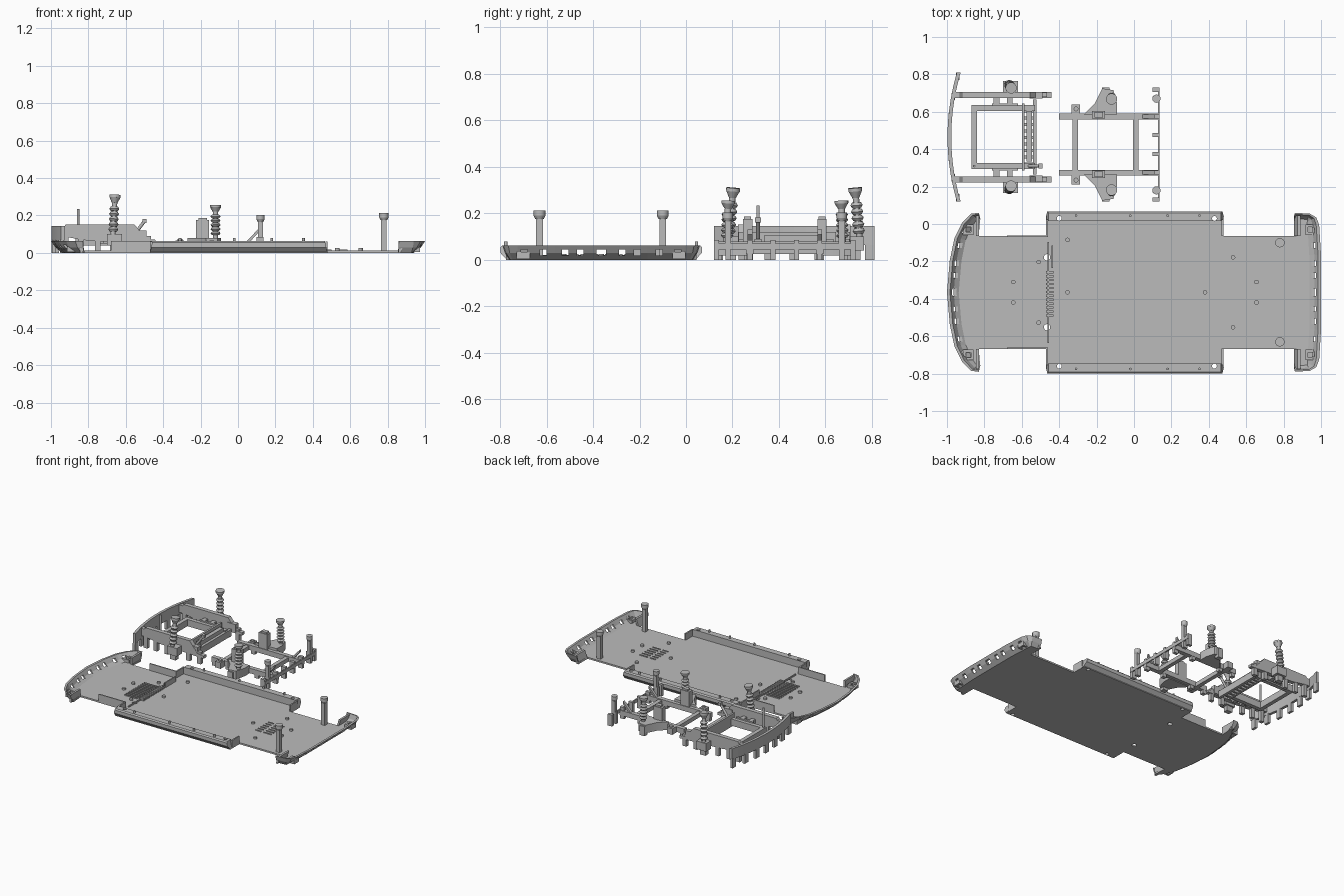
import bpy, bmesh, math
from mathutils import Matrix, Vector

if "Cube" in bpy.data.objects:
    bpy.data.objects.remove(bpy.data.objects["Cube"])

grey = bpy.data.materials.new("plain grey")
grey.use_nodes = True
GREY = (0.5, 0.5, 0.5, 1)
grey.diffuse_color = GREY
grey.node_tree.nodes["Principled BSDF"].inputs["Base Color"].default_value = GREY

BASE, FRONT, REAR = -0.365, 0.465, 0.425   # centre line (y) of each assembly


class Part:
    """Collects simple solids in one mesh; y is given relative to the centre line."""
    def __init__(self, name, centre):
        self.name, self.c, self.bm = name, centre, bmesh.new()

    def box(self, x0, x1, y0, y1, z0, z1, mirror=False):
        for s in ((1, -1) if mirror else (1,)):
            mid = Vector(((x0 + x1) / 2, self.c + s * (y0 + y1) / 2, (z0 + z1) / 2))
            size = Matrix.Diagonal((x1 - x0, y1 - y0, z1 - z0, 1))
            bmesh.ops.create_cube(self.bm, size=1, matrix=Matrix.Translation(mid) @ size)

    def rod(self, a, b, r0, r1=None, n=12, mirror=False):
        for s in ((1, -1) if mirror else (1,)):
            p = Vector((a[0], self.c + s * a[1], a[2]))
            q = Vector((b[0], self.c + s * b[1], b[2]))
            d = q - p
            m = Matrix.Translation((p + q) / 2) @ d.to_track_quat('Z', 'Y').to_matrix().to_4x4()
            bmesh.ops.create_cone(self.bm, cap_ends=True, segments=n, radius1=r0,
                                  radius2=r0 if r1 is None else r1, depth=d.length, matrix=m)

    def rings(self, rings, closed_section=True):
        """Skin a list of equal cross-sections and cap the ends."""
        vs = [[self.bm.verts.new((x, self.c + y, z)) for x, y, z in r] for r in rings]
        for a, b in zip(vs, vs[1:]):
            for i in range(len(a)):
                j = (i + 1) % len(a)
                self.bm.faces.new((a[i], a[j], b[j], b[i]))
        self.bm.faces.new(vs[0][::-1])
        self.bm.faces.new(vs[-1])

    def prism_y(self, pts, y0, y1, mirror=False):
        for s in ((1, -1) if mirror else (1,)):
            self.rings([[(x, s * y, z) for x, z in pts] for y in (y0, y1)])

    def prism_z(self, pts, z0, z1, mirror=False):
        for s in ((1, -1) if mirror else (1,)):
            self.rings([[(x, s * y, z) for x, y in pts] for z in (z0, z1)])

    def finish(self, cutter=None, smooth=False):
        bmesh.ops.recalc_face_normals(self.bm, faces=self.bm.faces)
        me = bpy.data.meshes.new(self.name)
        self.bm.to_mesh(me)
        self.bm.free()
        ob = bpy.data.objects.new(self.name, me)
        bpy.context.collection.objects.link(ob)
        me.materials.append(grey)
        if cutter:
            mod = ob.modifiers.new("openings", 'BOOLEAN')
            mod.object, mod.solver = cutter, 'EXACT'
        if smooth:
            bpy.context.view_layer.objects.active = ob
            ob.select_set(True)
            bpy.ops.object.shade_smooth_by_angle(angle=math.radians(35))
            ob.select_set(False)
        return ob


# Cutters for screw holes and bumper slots
holes = Part("hole_cutter", BASE)
for x, y, r in ((-0.4, 0.395, 0.013), (0.43, 0.395, 0.013), (-0.465, 0.187, 0.017),
                (-0.885, 0.335, 0.012), (0.945, 0.335, 0.012)):
    holes.rod((x, y, -0.1), (x, y, 0.2), r, mirror=True)
hole_cutter = holes.finish()
slots = Part("slot_cutter", BASE)
for end in (-1, 1):
    x0, x1 = sorted((end * 0.9, end * 1.1))
    slots.box(x0, x1, -0.02, 0.02, 0.02, 0.045)
    for y in (0.09, 0.155, 0.25, 0.33):
        slots.box(x0, x1, y - 0.014, y + 0.014, 0.02, 0.045, mirror=True)
slot_cutter = slots.finish()
for ob in (hole_cutter, slot_cutter):
    ob.hide_render = True
    ob.hide_set(True)


def full(half):
    return half + [(x, -y) for x, y in half[-2::-1]]


def inset(path, k):
    """Shift a path inward, more at the ends of the car than at its sides."""
    out = []
    for i, (x, y) in enumerate(path):
        a, b = path[max(i - 1, 0)], path[min(i + 1, len(path) - 1)]
        t = Vector((b[0] - a[0], b[1] - a[1])).normalized()
        nx, ny = -abs(t.y) * math.copysign(1, x), -abs(t.x) * math.copysign(1, y)
        out.append((x + nx * k, y + ny * k * 0.5))
    return out


front_path = full([(-0.83, 0.425), (-0.87, 0.42), (-0.92, 0.37), (-0.96, 0.29), (-0.985, 0.17), (-1, 0)])
rear_path = full([(0.86, 0.425), (0.94, 0.42), (0.975, 0.4), (0.99, 0.36), (1, 0.2), (1, 0)])

# Floor pan
pan = Part("floor_pan", BASE)
n = 0.302
outline = inset(front_path, 0.06)[::-1] + [(-0.83, n), (-0.47, n), (-0.47, 0.41), (0.475, 0.41), (0.475, n), (0.86, n)]
outline += inset(rear_path, 0.06) + [(0.86, -n), (0.475, -n), (0.475, -0.41), (-0.47, -0.41), (-0.47, -n), (-0.83, -n)]
pan.prism_z(outline, 0, 0.012)
pan.finish(hole_cutter)

# Bumpers with sloping outer walls
for name, path in (("front_bumper", front_path), ("rear_bumper", rear_path)):
    part = Part(name, BASE)
    levels = ((0.06, 0), (0.022, 0.03), (0, 0.063), (0.016, 0.063), (0.036, 0.03), (0.075, 0.004))
    curves = [[(x, y, z) for x, y in inset(path, k)] for k, z in levels]
    part.rings(list(zip(*curves)))
    part.finish(slot_cutter)
bumper_ends = Part("bumper_end_walls", BASE)
bumper_ends.prism_y([(-0.845, 0.0), (-0.83, 0.0), (-0.83, 0.06), (-0.845, 0.06)], 0.302, 0.41, True)
bumper_ends.prism_y([(0.855, 0.0), (0.87, 0.0), (0.89, 0.06), (0.875, 0.06)], 0.302, 0.41, True)
bumper_ends.finish()

# Side skirts
skirts = Part("side_skirts", BASE)
section = [(0.405, 0), (0.433, 0.03), (0.433, 0.055), (0.425, 0.063), (0.38, 0.063), (0.38, 0.004)]
for s in (1, -1):
    skirts.rings([[(x + f * z, s * y, z) for y, z in section] for x, f in ((-0.47, 0.2), (0.48, -0.25))])
skirts.finish(hole_cutter)

# Floor fittings
fit = Part("floor_fittings", BASE)
fit.box(-0.68, -0.46, 0.295, 0.303, 0, 0.063, True)
for x in (-0.47, 0.468):
    fit.box(x, x + 0.01, 0.3, 0.39, 0, 0.06, True)
for x in (-0.31, -0.02, 0.18, 0.35):
    fit.rod((x, 0.41, 0.05), (x, 0.41, 0.08), 0.007, mirror=True)
for x, y in ((-0.355, 0.28), (-0.645, 0.055), (0.53, 0.187), (0.655, 0.055), (-0.51, 0.162)):
    fit.rod((x, y, 0.01), (x, y, 0.025), 0.012, mirror=(x != -0.355))
for x in (-0.355, 0.38):
    fit.rod((x, 0, 0.01), (x, 0, 0.025), 0.012)
for x in (-0.885, 0.945):
    for a, b in ((-0.028, -0.014), (0.014, 0.028)):
        fit.box(x + a, x + b, 0.307, 0.363, 0.005, 0.035, True)
        fit.box(x - 0.014, x + 0.014, 0.335 + a, 0.335 + b, 0.005, 0.035, True)
for i in range(12):
    y = -0.13 + i * 0.021
    fit.box(-0.59, -0.485, y, y + 0.007, 0.01, 0.02)
    fit.box(-0.47, -0.43, y, y + 0.012, 0.01, 0.025)
for i in range(6):
    y = -0.08 + i * 0.03
    fit.box(0.455, 0.5, y, y + 0.006, 0.01, 0.018)
    fit.box(0.52, 0.585, y, y + 0.006, 0.01, 0.018)
fit.box(-0.462, -0.454, -0.27, 0.27, 0.01, 0.022)
fit.box(-0.44, -0.432, 0.13, 0.25, 0.01, 0.05)
fit.finish()

# Rear body posts
posts = Part("rear_body_posts", BASE)
posts.box(0.765, 0.795, -0.015 + 0.265, 0.015 + 0.265, 0.005, 0.185, True)
posts.rod((0.78, 0.265, 0.175), (0.78, 0.265, 0.19), 0.018, 0.025, 16, True)
posts.rod((0.78, 0.265, 0.19), (0.78, 0.265, 0.213), 0.025, n=16, mirror=True)
posts.finish(smooth=True)

# Front chassis: rails, inner frame and hanging posts
fr = Part("front_chassis", FRONT)
fr.prism_y([(-0.96, 0.085), (-0.92, 0.085), (-0.8, 0.065), (-0.44, 0.05), (-0.44, 0.07), (-0.49, 0.075),
            (-0.555, 0.153), (-0.92, 0.153), (-0.93, 0.14), (-0.96, 0.14)], 0.21, 0.242, True)
for x in (-0.92, -0.84, -0.75, -0.57, -0.48):
    fr.box(x - 0.015, x + 0.015, 0.213, 0.239, 0, 0.09, True)
fr.box(-0.87, -0.53, 0.14, 0.17, 0.04, 0.09, True)
fr.box(-0.87, -0.84, -0.17, 0.17, 0.04, 0.09)
fr.box(-0.6, -0.585, -0.18, 0.18, 0.03, 0.12)
fr.box(-0.575, -0.545, -0.13, 0.14, 0.06, 0.105)
fr.box(-0.54, -0.52, -0.2, 0.2, 0.03, 0.08)
for i in range(9):
    y = -0.15 + i * 0.035
    fr.box(-0.6, -0.53, y, y + 0.015, 0.03, 0.055)
for x in (-0.75, -0.68):
    fr.box(x, x + 0.03, 0.165, 0.215, 0.05, 0.1, True)
fr.box(-0.76, -0.62, 0.165, 0.18, 0.05, 0.1, True)
fr.box(-0.56, -0.49, 0.205, 0.24, 0.06, 0.12, True)
fr.box(-0.7, -0.62, 0.24, 0.3, 0.04, 0.1, True)
fr.box(-0.685, -0.64, 0.25, 0.285, 0, 0.05, True)
fr.rod((-0.855, -0.155, 0.08), (-0.855, -0.155, 0.235), 0.007)
fr.rod((-0.56, -0.155, 0.09), (-0.5, -0.155, 0.17), 0.009)
fr.box(-0.51, -0.488, -0.168, -0.142, 0.16, 0.182)
fr.finish()

# Curved bumper bar with teeth
bar = Part("bumper_bar", FRONT)
curve = lambda y: -0.997 + 0.05 * (y / 0.345) ** 2
ys = [-0.345 + i * 0.69 / 14 for i in range(15)]
bar.rings([[(curve(y), y, 0.065), (curve(y), y, 0.145), (curve(y) + 0.02, y, 0.145), (curve(y) + 0.02, y, 0.065)]
           for y in ys])
for i in range(7):
    y = -0.325 + i * 0.65 / 6
    bar.box(curve(y) + 0.001, curve(y) + 0.02, y - 0.02, y + 0.02, 0, 0.07)
bar.finish()

# Rear chassis: rails, cross bars, towers and rear comb
rr = Part("rear_chassis", REAR)
rr.box(-0.4, 0.135, 0.135, 0.167, 0.025, 0.062, True)
for x in (-0.315, 0.01):
    rr.box(x - 0.015, x + 0.015, -0.14, 0.14, 0.025, 0.055)
for x in (-0.38, -0.27, -0.03):
    rr.box(x - 0.015, x + 0.015, 0.137, 0.165, 0, 0.03, True)
rr.box(-0.225, -0.155, 0.14, 0.18, 0.03, 0.175, True)
rr.box(-0.21, -0.165, 0.145, 0.175, 0.17, 0.187, True)
rr.prism_z([(-0.27, 0.16), (-0.09, 0.16), (-0.09, 0.22), (-0.11, 0.29), (-0.17, 0.3), (-0.21, 0.22)], 0.02, 0.08, True)
rr.box(-0.17, -0.13, 0.27, 0.305, 0, 0.07, True)
rr.box(-0.335, -0.29, 0.165, 0.215, 0.02, 0.065, True)
rr.rod((-0.31, 0.19, 0.06), (-0.31, 0.19, 0.075), 0.013, mirror=True)
rr.box(0.128, 0.137, -0.305, 0.305, 0.045, 0.07)
for y in (0.05, 0.15, 0.245, 0.293):
    rr.box(0.1, 0.135, y - 0.011, y + 0.011, 0, 0.085, True)
rr.box(0.108, 0.134, 0.232, 0.258, 0.06, 0.17, True)
rr.prism_y([(0.04, 0.055), (0.06, 0.055), (0.11, 0.11), (0.11, 0.13)], 0.14, 0.16, True)
rr.rod((0.12, 0.245, 0.165), (0.12, 0.245, 0.18), 0.015, 0.022, 16, True)
rr.rod((0.12, 0.245, 0.18), (0.12, 0.245, 0.203), 0.022, n=16, mirror=True)
rr.finish(smooth=True)

# Shock absorbers with coil springs and cup tops
for name, centre, foot, top in (("front_shocks", FRONT, (-0.67, 0.283, 0.07), (-0.657, 0.262, 0.31)),
                                ("rear_shocks", REAR, (-0.12, 0.25, 0.06), (-0.12, 0.243, 0.255))):
    shock = Part(name, centre)
    a, b = Vector(foot), Vector(top)
    at = lambda t: a.lerp(b, t)
    shock.rod(at(0), at(0.9), 0.014, mirror=True)
    for i in range(5):
        t = 0.18 + i * 0.115
        shock.rod(at(t), at(t + 0.05), 0.019, 0.027, 16, True)
        shock.rod(at(t + 0.05), at(t + 0.1), 0.027, 0.019, 16, True)
    shock.rod(at(0.82), at(0.94), 0.015, 0.029, 16, True)
    shock.rod(at(0.94), at(1), 0.03, n=16, mirror=True)
    shock.finish(smooth=True)
